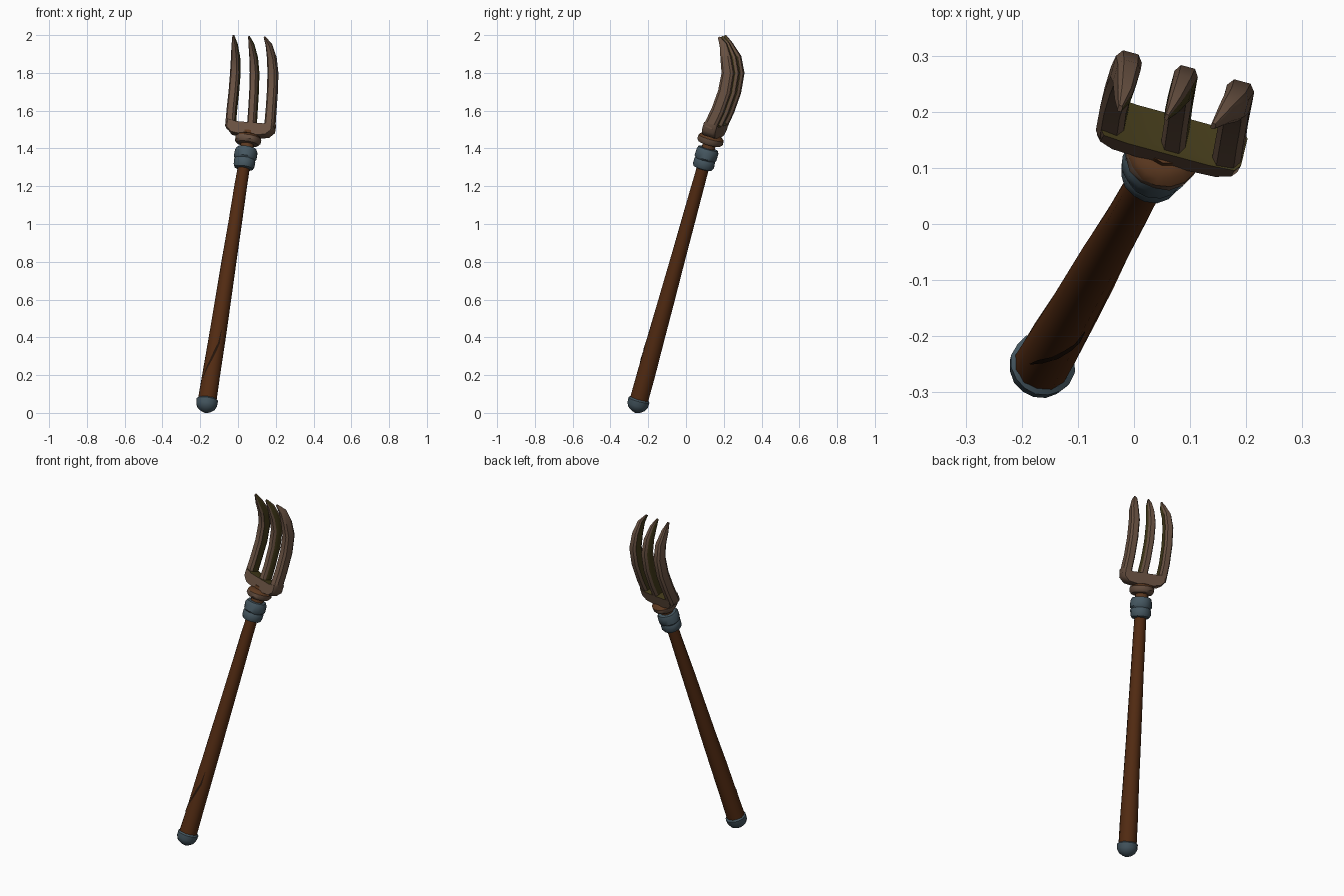
import bpy, bmesh, math, random
from mathutils import Vector

if "Cube" in bpy.data.objects:
    bpy.data.objects.remove(bpy.data.objects["Cube"])

random.seed(4)

def mat(name, r, g, b):
    m = bpy.data.materials.new(name)
    m.diffuse_color = (r, g, b, 1)
    m.use_nodes = True
    m.node_tree.nodes["Principled BSDF"].inputs["Base Color"].default_value = m.diffuse_color
    return m

WOOD = mat("dark red-brown wood", 0.085, 0.024, 0.006)
CRACK = mat("dark wood crack", 0.018, 0.007, 0.003)
STEEL = mat("blue-grey metal", 0.06, 0.095, 0.118)
BROWN = mat("dull brown", 0.14, 0.083, 0.054)
RUST = mat("rusty brown", 0.11, 0.042, 0.015)
OLIVE = mat("dark olive", 0.055, 0.042, 0.01)

# Frame of the tilted tool: along the shaft, across the fork, towards its back
D = Vector((0.156, 0.275, 1)).normalized()
L = Vector((1, -0.27, -0.082)).normalized()
B = D.cross(L).normalized()

def axis(z):
    return Vector((-0.157 + 0.156 * (z - 0.1), -0.24 + 0.275 * (z - 0.1), z))

def finish(name, bm, mats, rule=None, angle=40):
    bmesh.ops.recalc_face_normals(bm, faces=bm.faces)
    bm.normal_update()
    if rule:
        for f in bm.faces:
            f.material_index = rule(f)
    me = bpy.data.meshes.new(name)
    bm.to_mesh(me)
    bm.free()
    for m in mats:
        me.materials.append(m)
    ob = bpy.data.objects.new(name, me)
    bpy.context.collection.objects.link(ob)
    bpy.ops.object.select_all(action='DESELECT')
    ob.select_set(True)
    bpy.context.view_layer.objects.active = ob
    bpy.ops.object.shade_smooth_by_angle(angle=math.radians(angle))
    return ob

def loft(bm, rings):
    rows = [[bm.verts.new(p) for p in ring] for ring in rings]
    n = len(rows[0])
    for a, b in zip(rows, rows[1:]):
        for i in range(n):
            j = (i + 1) % n
            bm.faces.new((a[i], a[j], b[j], b[i]))
    bm.faces.new(rows[0])
    bm.faces.new(rows[-1])

def lathe(name, profile, mats, sides=16, wobble=0.0, rule=None):
    """Turned part around the tilted shaft; profile holds (height, radius)."""
    bm = bmesh.new()
    rings = []
    for z, r in profile:
        ring = []
        for i in range(sides):
            a = math.tau * i / sides
            k = r * (1 + random.uniform(-wobble, wobble))
            ring.append(axis(z) + (L * math.cos(a) + B * math.sin(a)) * k)
        rings.append(ring)
    loft(bm, rings)
    return finish(name, bm, mats, rule)

# Shaft, thicker at the foot
def shaft_radius(z):
    return 0.051 - 0.0185 * (z - 0.06) / 1.26

lathe("shaft", [(z, shaft_radius(z)) for z in (0.06, 0.2, 0.4, 0.6, 0.8, 1.0, 1.2, 1.33)],
      [WOOD], 12, 0.03)

# Thin crack winding round the front of the shaft
bm = bmesh.new()
rows = []
for z, deg, w in [(0.17, -38, 0.001), (0.22, -22, 0.005), (0.27, 0, 0.006),
                  (0.32, 18, 0.007), (0.36, 32, 0.005), (0.43, 36, 0.001)]:
    a = math.radians(deg)
    out = L * math.sin(a) - B * math.cos(a)
    p = axis(z) + out * (shaft_radius(z) + 0.0015)
    side = L * math.cos(a) + B * math.sin(a)
    rows.append((bm.verts.new(p - side * w), bm.verts.new(p + side * w)))
for a, b in zip(rows, rows[1:]):
    bm.faces.new((a[0], a[1], b[1], b[0]))
finish("shaft_crack", bm, [CRACK])

# Metal foot cap and two-ring collar
lathe("foot_cap", [(0.0, 0.004), (0.008, 0.025), (0.022, 0.046), (0.042, 0.056),
                   (0.068, 0.058), (0.076, 0.049)], [STEEL], 16, 0.02)
lathe("lower_collar", [(1.292, 0.036), (1.296, 0.05), (1.31, 0.057), (1.335, 0.057),
                       (1.35, 0.05)], [STEEL], 16, 0.03)
lathe("upper_collar", [(1.338, 0.05), (1.35, 0.06), (1.385, 0.06), (1.4, 0.053),
                       (1.402, 0.034)], [STEEL], 16, 0.03)

# Neck and ring under the fork
lathe("neck", [(1.39, 0.036), (1.49, 0.036)], [RUST], 12)
lathe("neck_ring", [(1.422, 0.04), (1.424, 0.058), (1.436, 0.069), (1.456, 0.069),
                    (1.468, 0.058), (1.474, 0.04)], [BROWN, RUST], 16, 0.03,
      lambda f: 1 if f.normal.dot(D) > 0.6 else 0)

# Crossbar: rounded trough profile extruded from front to back
half = [(0.05, -0.036), (0.102, -0.028), (0.130, 0.0), (0.130, 0.045), (0.08, 0.034)]
outline = half + [(-x, h) for x, h in reversed(half)]
bm = bmesh.new()
loft(bm, [[axis(1.5) + L * (x + 0.002) + D * h + B * (0.006 + s * d) for x, h in
           [(x * k, h * k) for x, h in outline]]
          for s, d, k in ((-1, 0.037, 0.93), (-1, 0.026, 1), (1, 0.026, 1), (1, 0.037, 0.93))])
finish("crossbar", bm, [BROWN, OLIVE], lambda f: 1 if f.normal.dot(D) > 0.8 else 0)

# Tines: chamfered boxes swept along a curve that hooks forward at the tip
HEIGHTS = (1.51, 1.6, 1.7, 1.8, 1.88, 1.95, 1.993)
DEPTHS = (0.152, 0.195, 0.231, 0.249, 0.238, 0.213, 0.190)
WIDTH = (0.025, 0.024, 0.024, 0.024, 0.021, 0.014, 0.004)
THICK = (0.034, 0.033, 0.033, 0.032, 0.028, 0.019, 0.006)
CORNERS = [(1, -0.6), (1, 0.6), (0.6, 1), (-0.6, 1), (-1, 0.6), (-1, -0.6), (-0.6, -1), (0.6, -1)]

def tine(name, xs, back, inner, scale=1.0, lift=0.0):
    pts = [Vector((x, y + back * (1 if z < 1.9 else 0.6), z + (lift if z > 1.98 else 0)))
           for x, y, z in zip(xs, DEPTHS, HEIGHTS)]
    rings = []
    for i, p in enumerate(pts):
        t = (pts[min(i + 1, len(pts) - 1)] - pts[max(i - 1, 0)]).normalized()
        b = t.cross(L).normalized()
        rings.append([p + L * u * WIDTH[i] * scale + b * v * THICK[i] for u, v in CORNERS])
    bm = bmesh.new()
    loft(bm, rings)

    def rule(f):
        s = f.normal.dot(L)
        return 1 if any(s * k > 0.85 for k in inner) else 0
    finish(name, bm, [BROWN, OLIVE], rule, 35)

tine("left_tine", (-0.04, -0.033, -0.022, -0.014, -0.013, -0.018, -0.025), 0.026, (1,), 1.0, 0.006)
tine("middle_tine", (0.073, 0.079, 0.085, 0.088, 0.083, 0.071, 0.058), 0.0, (1, -1), 0.9)
tine("right_tine", (0.168, 0.175, 0.182, 0.185, 0.179, 0.163, 0.141), -0.026, (-1,), 1.05, -0.004)
